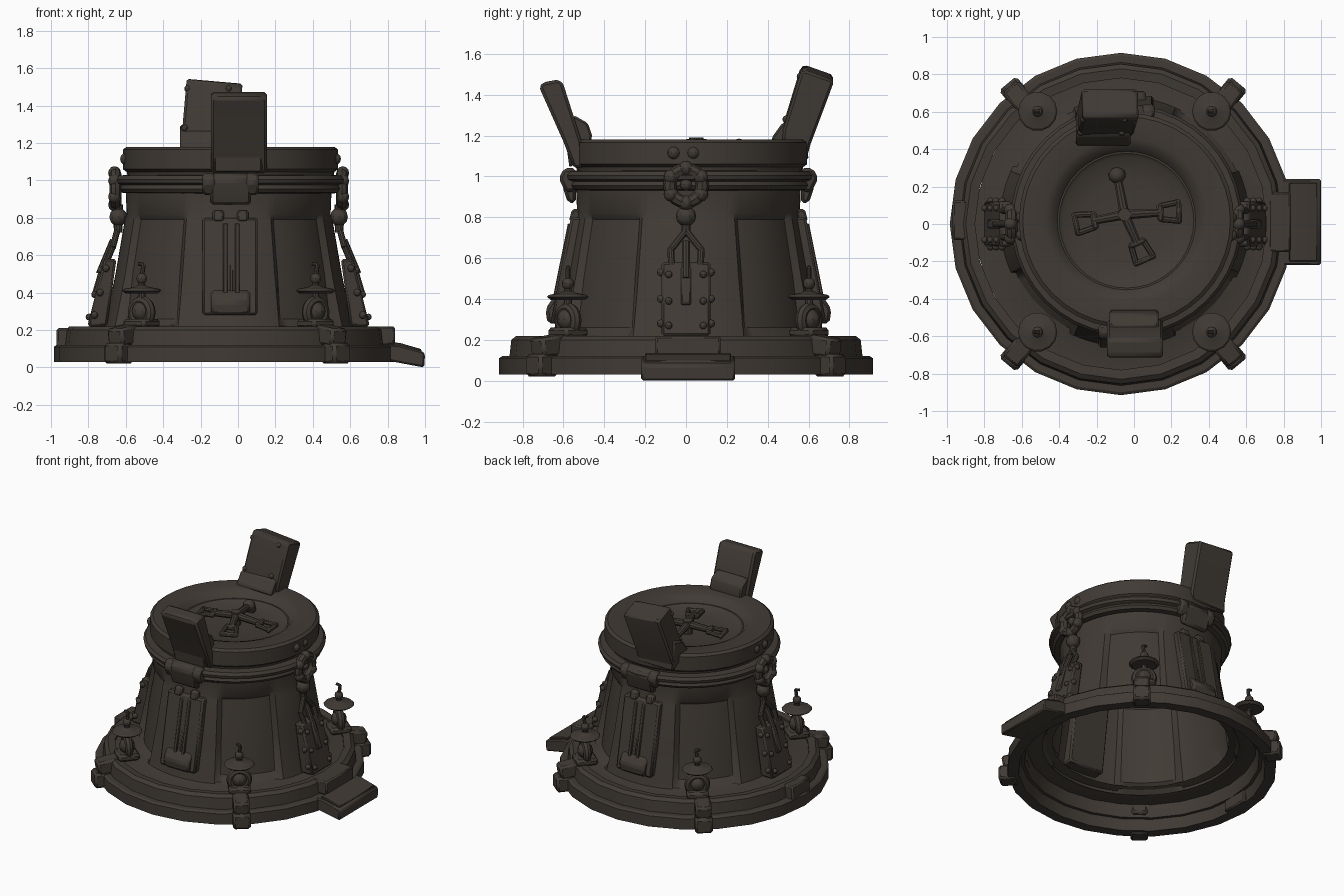
import bpy, bmesh, math
from mathutils import Vector, Matrix

if "Cube" in bpy.data.objects:
    bpy.data.objects.remove(bpy.data.objects["Cube"])

iron = bpy.data.materials.new("dark_bronze_iron")
iron.diffuse_color = (0.052, 0.043, 0.035, 1)
iron.use_nodes = True
iron.node_tree.nodes["Principled BSDF"].inputs["Base Color"].default_value = iron.diffuse_color
CX, CY = -0.05, 0.012          # axis of the body


def finish(name, bm, bevel=0):
    bmesh.ops.recalc_face_normals(bm, faces=bm.faces)
    me = bpy.data.meshes.new(name)
    bm.to_mesh(me)
    bm.free()
    me.materials.append(iron)
    ob = bpy.data.objects.new(name, me)
    bpy.context.collection.objects.link(ob)
    if bevel:
        m = ob.modifiers.new("bevel", 'BEVEL')
        m.width, m.segments = bevel, 1
    return ob


def lathe(name, prof, n, c, closed=True, dent=None):
    """Revolve (radius, z) points; dent(angle, z) shrinks the radius."""
    bm = bmesh.new()
    rings = []
    for r, z in prof:
        ring = []
        for i in range(n):
            a = 2 * math.pi * i / n
            q = r - (dent(a, z) if dent else 0)
            ring.append(bm.verts.new((c[0] + q * math.cos(a), c[1] + q * math.sin(a), z)))
        rings.append(ring)
    k = len(rings)
    for j in range(k if closed else k - 1):
        A, B = rings[j], rings[(j + 1) % k]
        for i in range(n):
            bm.faces.new((A[i], A[(i + 1) % n], B[(i + 1) % n], B[i]))
    if not closed and prof[-1][0] < 0.3:
        bm.faces.new(rings[-1])
    return finish(name, bm)


def prism(name, pts, t0, t1, axis, bevel=0.01):
    """Extrude a side profile: axis x takes (y, z), axis y takes (x, z)."""
    bm = bmesh.new()
    f = (lambda t, p: (t, p[0], p[1])) if axis == 'x' else (lambda t, p: (p[0], t, p[1]))
    A = [bm.verts.new(f(t0, p)) for p in pts]
    B = [bm.verts.new(f(t1, p)) for p in pts]
    bm.faces.new(A)
    bm.faces.new(B)
    for i in range(len(pts)):
        j = (i + 1) % len(pts)
        bm.faces.new((A[i], A[j], B[j], B[i]))
    return finish(name, bm, bevel)


def box(name, loc, size, angle=0, tilt=0, bevel=0.01):
    bm = bmesh.new()
    m = Matrix.Translation(loc) @ Matrix.Rotation(angle, 4, 'Z') @ Matrix.Rotation(tilt, 4, 'Y')
    bmesh.ops.create_cube(bm, size=1, matrix=m @ Matrix.Diagonal((*size, 1)))
    return finish(name, bm, bevel)


def rod(name, a, b, r, r2=None, n=10):
    a, b = Vector(a), Vector(b)
    d = b - a
    bm = bmesh.new()
    m = Matrix.Translation((a + b) / 2) @ d.to_track_quat('Z', 'Y').to_matrix().to_4x4()
    bmesh.ops.create_cone(bm, cap_ends=True, segments=n, radius1=r,
                          radius2=r if r2 is None else r2, depth=d.length, matrix=m)
    return finish(name, bm)


def ball(name, loc, r):
    bm = bmesh.new()
    bmesh.ops.create_uvsphere(bm, u_segments=10, v_segments=6, radius=r, matrix=Matrix.Translation(loc))
    return finish(name, bm)


def loop(name, loc, R, r, angle):
    """Upright ring whose axis points horizontally at the given angle."""
    prof = [(R + r * math.cos(k * math.pi / 4), r * math.sin(k * math.pi / 4)) for k in range(8)]
    ob = lathe(name, prof, 20, (0, 0))
    ob.data.transform(Matrix.Translation(loc) @ Matrix.Rotation(angle, 4, 'Z') @ Matrix.Rotation(math.pi / 2, 4, 'Y'))
    return ob


# Stepped base rings
BC = (-0.07, 0)
lathe("base_ring_lower", [(0.915, 0.03), (0.915, 0.11), (0.90, 0.12), (0.82, 0.12), (0.84, 0.03)], 24, BC)
lathe("base_ring_upper", [(0.865, 0.11), (0.855, 0.20), (0.83, 0.22), (0.78, 0.215), (0.78, 0.19), (0.80, 0.11)], 24, BC)
lathe("base_floor", [(0.79, 0.20), (0.70, 0.205), (0.60, 0.235)], 32, (-0.06, 0), False)


# Flared body with four shallow bays on the diagonals
def bays(a, z):
    off = abs((math.degrees(a) % 90) - 45)
    return (0.05 if z < 0.4 else 0.03) if off < 19.6 and 0.2 < z < 0.8 else 0


lathe("body_shell", [(0.67, 0.20), (0.655, 0.26), (0.605, 0.50), (0.555, 0.79), (0.545, 0.82), (0.55, 0.94)],
      120, (CX, CY), False, bays)

# Collar, neck and drum lid with a dished top
UC = (-0.04, 0.018)
lathe("collar_flange", [(0.55, 0.93), (0.585, 0.935), (0.60, 0.955), (0.59, 0.975), (0.615, 0.985),
                        (0.62, 1.005), (0.605, 1.025), (0.55, 1.03)], 40, UC)
lathe("drum_lid", [(0.55, 1.02), (0.555, 1.045), (0.575, 1.06), (0.575, 1.165), (0.555, 1.18), (0.44, 1.18),
                   (0.40, 1.165), (0.37, 1.13), (0.36, 1.13), (0.34, 1.115), (0.22, 1.10), (0.05, 1.095)],
      40, UC, False)

# Cross of lid handles, three ending in D-shaped spade grips
hub = Vector((-0.05, 0.05, 1.16))
rod("handle_hub", hub - Vector((0, 0, 0.08)), hub + Vector((0, 0, 0.03)), 0.035)
for tx, ty, spade in ((-0.09, 0.26, 0), (-0.28, 0.005, 1), (0.21, 0.065, 1), (0.045, -0.165, 1)):
    tip = Vector((tx, ty, 1.14))
    d = (tip - hub).normalized()
    ang = math.atan2(d.y, d.x)
    side = Vector((-d.y, d.x, 0)).normalized()
    neck = tip - d * (0.07 if spade else 0)
    rod("lid_handle_arm", hub, neck, 0.028, 0.022)
    if spade:
        for s in (-1, 1):
            rod("lid_handle_fork", neck + side * s * 0.035, tip + d * 0.03 + side * s * 0.05, 0.016, n=8)
        box("lid_handle_grip", tip + d * 0.03, (0.03, 0.13, 0.035), ang)
        box("lid_handle_yoke", neck, (0.035, 0.095, 0.04), ang)
    else:
        ball("lid_handle_knob", tip, 0.045)
        box("lid_handle_foot", tip - Vector((0, 0, 0.02)), (0.05, 0.09, 0.05), ang)

# Front and back upright grips, each a slanted slab with a wedge foot
prism("front_grip", [(-0.55, 1.04), (-0.60, 1.17), (-0.72, 1.44), (-0.70, 1.46), (-0.62, 1.475),
                     (-0.60, 1.45), (-0.51, 1.17), (-0.50, 1.04)], -0.145, 0.155, 'x', 0.015)
prism("front_grip_foot", [(-0.57, 1.04), (-0.60, 1.25), (-0.55, 1.30), (-0.48, 1.26), (-0.46, 1.20), (-0.47, 1.14)],
      -0.13, 0.13, 'x')
prism("back_grip", [(0.58, 1.06), (0.47, 1.17), (0.475, 1.24), (0.56, 1.52), (0.58, 1.535), (0.72, 1.485),
                    (0.72, 1.465), (0.61, 1.17)], -0.295, 0.005, 'x', 0.015)
bpy.context.collection.objects["back_grip"].data.transform(
    Matrix.Translation((-0.145, 0, 1.3)) @ Matrix.Rotation(math.radians(5), 4, 'Y') @ Matrix.Translation((0.145, 0, -1.3)))
prism("back_grip_foot", [(0.60, 1.08), (0.42, 1.17), (0.42, 1.19), (0.47, 1.26), (0.58, 1.30)], -0.31, -0.02, 'x')
for x in (-0.27, -0.05):
    ball("grip_rivet", (x, 0.56, 1.49), 0.018)
    ball("grip_rivet", (x - 0.015, 0.49, 1.28), 0.018)

# Front and back panels with hinge, lug and slot
for s in (-1, 1):
    P = lambda pts: [(CY + s * y, z) for y, z in pts]
    xm = -0.035
    prism("panel", P([(0.49, 0.80), (0.575, 0.80), (0.675, 0.28), (0.56, 0.28)]), xm - 0.155, xm + 0.14, 'x', 0.012)
    for t in (-0.032, 0.032):
        prism("panel_rail", P([(0.56, 0.77), (0.59, 0.77), (0.675, 0.35), (0.64, 0.35)]), xm + t - 0.012, xm + t + 0.012, 'x', 0.004)
    prism("panel_slot_bar", P([(0.58, 0.70), (0.592, 0.70), (0.655, 0.40), (0.64, 0.40)]), xm - 0.008, xm + 0.008, 'x', 0.002)
    prism("panel_boss", P([(0.63, 0.42), (0.66, 0.41), (0.70, 0.35), (0.69, 0.28), (0.63, 0.28)]),
          xm - 0.11, xm + 0.10, 'x', 0.025)
    for t in (-0.07, 0.06):
        prism("panel_hinge", P([(0.53, 0.84), (0.57, 0.84), (0.585, 0.78), (0.53, 0.78)]), xm + t - 0.03, xm + t + 0.03, 'x')
    prism("collar_lug", P([(0.55, 0.87), (0.59, 0.87), (0.61, 0.93), (0.625, 1.0), (0.60, 1.04), (0.55, 1.04)]),
          -0.15, 0.07, 'x', 0.015)
    for t in (-1, 1):
        prism("collar_lug_wing", P([(0.55, 0.93), (0.60, 0.92), (0.635, 0.99), (0.61, 1.04), (0.55, 1.04)]),
              -0.04 + t * 0.08, -0.04 + t * 0.15, 'x', 0.015)

# Side fasteners: loop, ball, wishbone and bolted foot plate
for s in (-1, 1):
    X = lambda r: CX + s * r
    loop("side_loop", (X(0.605), 0, 0.955), 0.08, 0.032, 0)
    ball("side_loop_pin", (X(0.60), 0, 0.96), 0.03)
    for k in range(6):
        a = math.pi * (k / 3 + 1 / 6)
        ball("side_loop_stud", (X(0.61), 0.085 * math.cos(a), 0.955 + 0.085 * math.sin(a)), 0.036)
    for y in (-0.06, 0.035):
        ball("drum_bolt", (CX + 0.01 + s * 0.56, y, 1.115), 0.032)
    ball("side_ball", (X(0.59), 0, 0.805), 0.05)
    rod("side_ball_neck", (X(0.595), 0, 0.87), (X(0.59), 0, 0.72), 0.03, 0.022)
    for t in (-1, 1):
        rod("wishbone_upper", (X(0.595), 0, 0.735), (X(0.62), t * 0.075, 0.64), 0.017)
        rod("wishbone_lower", (X(0.62), t * 0.075, 0.645), (X(0.655), t * 0.07, 0.56), 0.017)
        for z in (0.27, 0.39, 0.52):
            r = 0.67 + (0.58 - z) * 0.25
            ball("foot_plate_bolt", (X(r), t * 0.085, z), 0.018)
            ball("foot_plate_side_bolt", (X(r - 0.03), t * 0.122, z + 0.01), 0.02)
    rod("wishbone_stem", (X(0.615), 0, 0.68), (X(0.69), 0, 0.50), 0.02)
    prism("foot_plate", [(X(0.60), 0.58), (X(0.665), 0.58), (X(0.755), 0.22), (X(0.65), 0.22)], -0.12, 0.12, 'y', 0.012)
    prism("foot_plate_tongue", [(X(0.66), 0.56), (X(0.685), 0.55), (X(0.735), 0.38), (X(0.70), 0.36)], -0.025, 0.025, 'y', 0.008)

# Diagonal clamps with handwheels
for sx in (-1, 1):
    for sy in (-1, 1):
        x, y = CX + sx * 0.465, 0.012 + sy * 0.59
        ang = math.atan2(sy * 0.7, sx * 0.58)
        d = Vector((math.cos(ang), math.sin(ang), 0))
        w = Vector((x, y, 0))
        e = Vector((-0.058 + sx * 0.58, sy * 0.705, 0))
        box("clamp_edge_block", e + Vector((0, 0, 0.075)), (0.12, 0.12, 0.11), ang, 0, 0.015)
        box("clamp_strap", e - d * 0.05 + Vector((0, 0, 0.17)), (0.17, 0.11, 0.10), ang, 0.15, 0.015)
        box("clamp_foot", w + Vector((0, 0, 0.235)), (0.15, 0.15, 0.05), ang, 0, 0.015)
        loop("clamp_shackle", w + Vector((0, 0, 0.295)), 0.06, 0.028, ang)
        ball("clamp_shackle_core", w + Vector((0, 0, 0.30)), 0.055)
        rod("clamp_spindle", w + Vector((0, 0, 0.30)), w + Vector((0, 0, 0.49)), 0.024, 0.016)
        lathe("handwheel", [(0.02, 0.395), (0.085, 0.395), (0.105, 0.41), (0.095, 0.42), (0.04, 0.43), (0.02, 0.44)],
              14, (x, y))
        ball("spindle_nut", w + Vector((0, 0, 0.475)), 0.03)
        rod("spindle_tip", w + Vector((0, 0, 0.48)), w + Vector((0.01, 0, 0.55)), 0.012, n=8)
        rod("spindle_hook", w + Vector((0.01, 0, 0.55)), w + Vector((-0.02, 0, 0.555)), 0.01, n=8)

# Side step plates on the base
prism("right_step", [(0.78, 0.04), (0.78, 0.12), (0.86, 0.12), (0.99, 0.085), (1.0, 0.07), (0.995, 0.0)],
      -0.22, 0.24, 'y')
prism("right_step_tread", [(0.83, 0.10), (0.83, 0.135), (0.87, 0.13), (0.98, 0.098), (0.98, 0.08)], -0.20, 0.22, 'y', 0.004)
box("right_base_block", (0.78, 0.01, 0.17), (0.12, 0.32, 0.10))
box("left_base_block", (-0.92, 0.02, 0.12), (0.10, 0.21, 0.18))

bpy.ops.object.select_all(action='SELECT')
bpy.context.view_layer.objects.active = bpy.context.selected_objects[0]
bpy.ops.object.shade_smooth_by_angle(angle=math.radians(32))
